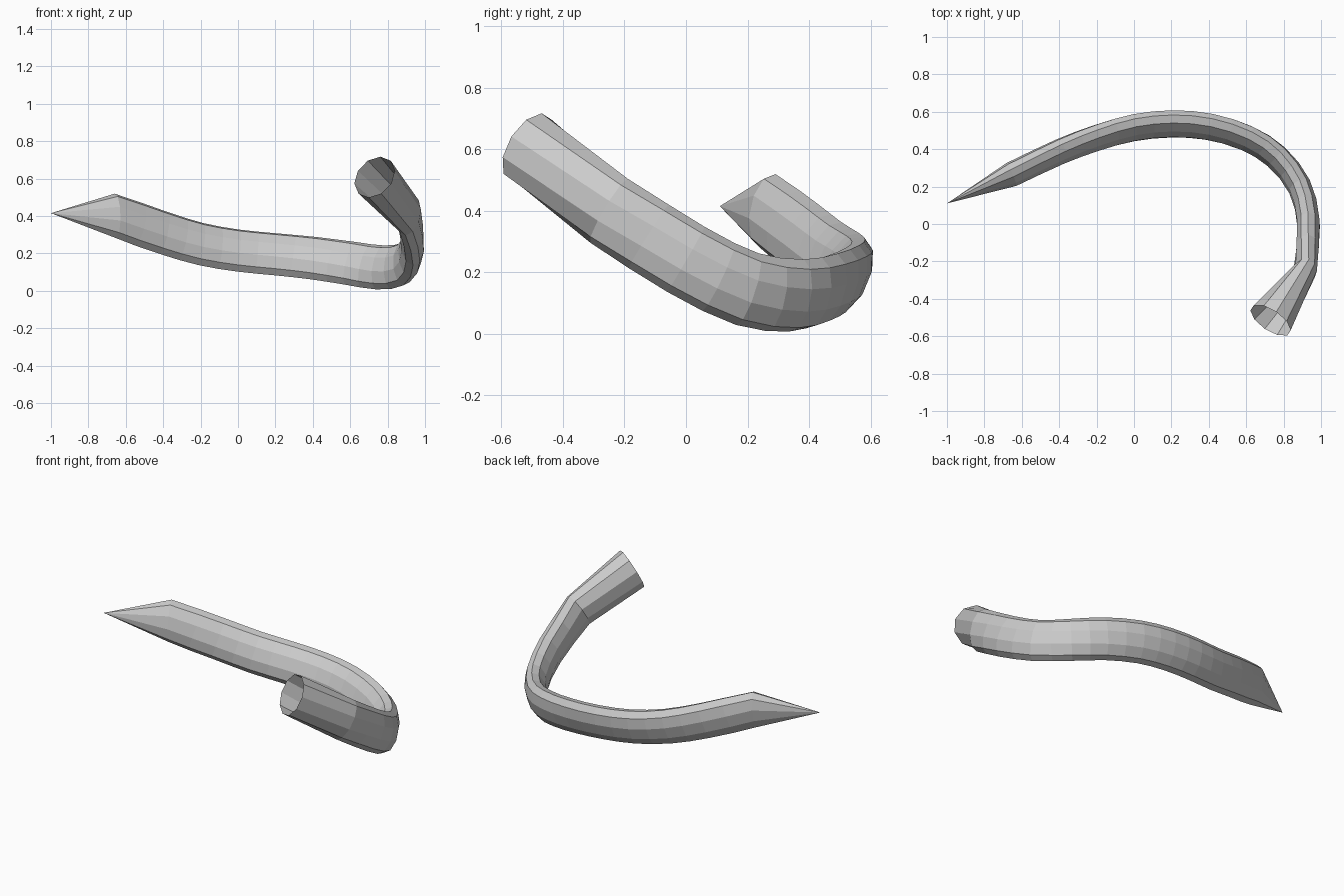
import bpy, bmesh, math
from mathutils import Vector

if "Cube" in bpy.data.objects:
    bpy.data.objects.remove(bpy.data.objects["Cube"])

SIDES = 10

# centre line of the band: x, y, z, outward lean (degrees)
PATH = [(-0.655, 0.265, 0.40, 12), (-0.40, 0.385, 0.31, 15), (-0.20, 0.46, 0.25, 19),
        (0.0, 0.515, 0.215, 22), (0.20, 0.535, 0.195, 23), (0.40, 0.52, 0.175, 22),
        (0.60, 0.46, 0.147, 20), (0.76, 0.36, 0.125, 16), (0.885, 0.2, 0.145, 8),
        (0.933, 0.0, 0.242, 0), (0.915, -0.25, 0.40, 0)]


def catmull(points, steps):
    """Smooth the path with extra points between the given ones."""
    p = [Vector(q) for q in points]
    p = [p[0] * 2 - p[1]] + p + [p[-1] * 2 - p[-2]]
    out = []
    for i in range(1, len(p) - 2):
        a, b, c, d = p[i - 1:i + 3]
        for s in range(steps):
            t = s / steps
            out.append(0.5 * (2 * b + (c - a) * t + (2 * a - 5 * b + 4 * c - d) * t * t
                              + (3 * b - a - 3 * c + d) * t ** 3))
    return out + [p[-2]]


def ring(centre, tangent, half_w, half_h, lean):
    """Elliptical cross-section square to the tangent."""
    t = tangent.normalized()
    side = t.cross(Vector((0, 0, 1))).normalized()
    up = side.cross(t)
    a = math.radians(lean)
    s = side * math.cos(a) + up * math.sin(a)
    u = up * math.cos(a) - side * math.sin(a)
    return [centre + s * half_w * math.cos(k) + u * half_h * math.sin(k)
            for k in (2 * math.pi * (i + 0.5) / SIDES for i in range(SIDES))]


def skin(name, rings, tip=None):
    """Bridge the rings into a tube, with an optional pointed end."""
    bm = bmesh.new()
    loops = [[bm.verts.new(v) for v in r] for r in rings]
    for a, b in zip(loops, loops[1:]):
        for i in range(SIDES):
            j = (i + 1) % SIDES
            bm.faces.new((a[i], a[j], b[j], b[i]))
    if tip:
        apex = bm.verts.new(tip)
        for i in range(SIDES):
            bm.faces.new((loops[-1][i], loops[-1][(i + 1) % SIDES], apex))
    bmesh.ops.recalc_face_normals(bm, faces=bm.faces)
    mesh = bpy.data.meshes.new(name)
    bm.to_mesh(mesh)
    bm.free()
    obj = bpy.data.objects.new(name, mesh)
    bpy.context.collection.objects.link(obj)


# curved band
line = catmull(PATH, 2)
pos = [q.to_3d() for q in line]
rings = []
for i, q in enumerate(line):
    tan = pos[min(i + 1, len(pos) - 1)] - pos[max(i - 1, 0)]
    if i == 0:
        tan = Vector((0.32, 0.15, -0.02))
    if i == len(pos) - 1:
        tan = Vector((-0.09, -0.28, 0.18))
    # path runs clockwise from above, so a positive lean tips the top outward
    rings.append(ring(pos[i], tan, 0.063, 0.122, q[3]))
skin("curved_band", rings)

# pointed end
skin("pointed_tip", [rings[0]], Vector((-1.0, 0.11, 0.415)))

# flared open end
mouth = ring(Vector((0.73, -0.515, 0.608)), Vector((-0.21, -0.31, 0.19)), 0.125, 0.122, 0)
skin("open_socket", [rings[-1], mouth])
